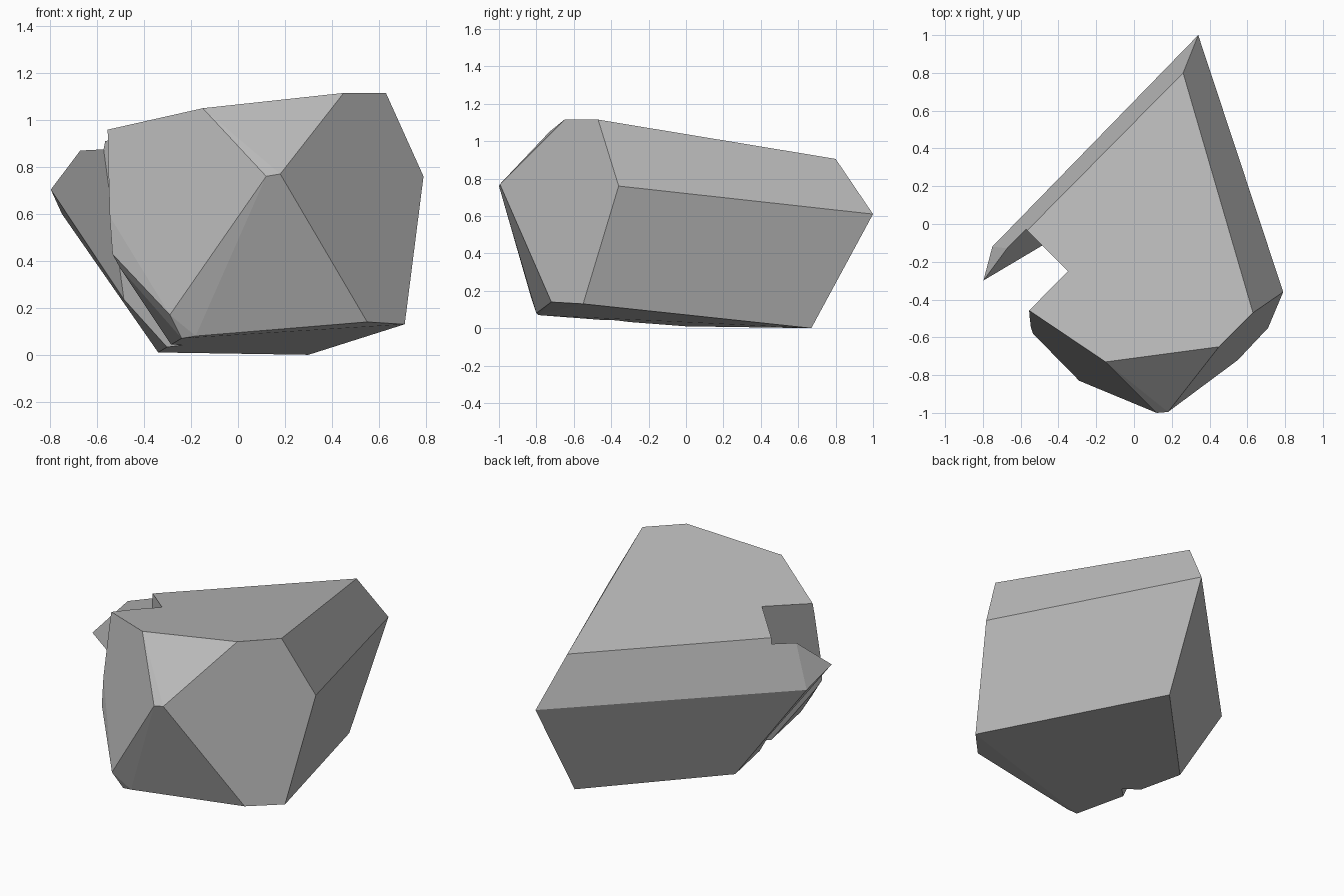
import bpy, bmesh
from math import radians
from mathutils import Vector

cube = bpy.data.objects.get("Cube")
if cube:
    bpy.data.objects.remove(cube, do_unlink=True)

stone = bpy.data.materials.new("stone_grey")
stone.use_nodes = True
grey = (0.5, 0.5, 0.5, 1)
stone.diffuse_color = grey
stone.node_tree.nodes["Principled BSDF"].inputs["Base Color"].default_value = grey


def hull_object(name, points):
    """Faceted solid wrapped around a few corner points."""
    bm = bmesh.new()
    for p in points:
        bm.verts.new(p)
    result = bmesh.ops.convex_hull(bm, input=bm.verts[:])
    loose = {g for g in result["geom_interior"] + result["geom_unused"]
             if isinstance(g, bmesh.types.BMVert)}
    bmesh.ops.delete(bm, geom=list(loose), context="VERTS")
    bmesh.ops.dissolve_limit(bm, angle_limit=radians(4),
                             verts=bm.verts[:], edges=bm.edges[:])
    bmesh.ops.recalc_face_normals(bm, faces=bm.faces[:])
    mesh = bpy.data.meshes.new(name)
    bm.to_mesh(mesh)
    bm.free()
    mesh.materials.append(stone)
    obj = bpy.data.objects.new(name, mesh)
    bpy.context.collection.objects.link(obj)
    return obj


# Boulder corners, grouped by level
top = [(-.15, -.73, 1.05), (.45, -.65, 1.115), (.63, -.47, 1.115),
       (.26, .80, .905), (-.66, -.13, .91), (-.745, -.33, .916)]
middle = [(.12, -1, .76), (.18, -.995, .77), (.79, -.36, .76),
          (.34, 1, .61), (-.75, -.12, .60), (-.80, -.31, .71)]
bottom = [(-.29, -.83, .17), (-.24, -.79, .07), (-.18, -.80, .08),
          (.55, -.72, .14), (.71, -.55, .13), (.30, .67, 0), (-.34, 0, .01)]
boulder = hull_object("boulder", top + middle + bottom)

# Leaning diagonal slot through the left-hand flank
corners = []
for z in (-.5, 1.5):
    lean = .27 * (z - .97)
    for depth in (-2.5, -.60):
        for side in (.10, .57):
            v = side + lean
            corners.append(Vector(((depth - v) / 2, (depth + v) / 2, z)))
cutter = hull_object("slot_cutter", corners)
cutter.hide_render = True
cutter.hide_viewport = True
cutter.display_type = "WIRE"

cut = boulder.modifiers.new("slot", "BOOLEAN")
cut.operation = "DIFFERENCE"
cut.solver = "EXACT"
cut.object = cutter

# Bake the cut and drop the helper
graph = bpy.context.evaluated_depsgraph_get()
final = bpy.data.meshes.new_from_object(boulder.evaluated_get(graph))
boulder.modifiers.clear()
boulder.data = final
bpy.data.objects.remove(cutter, do_unlink=True)
